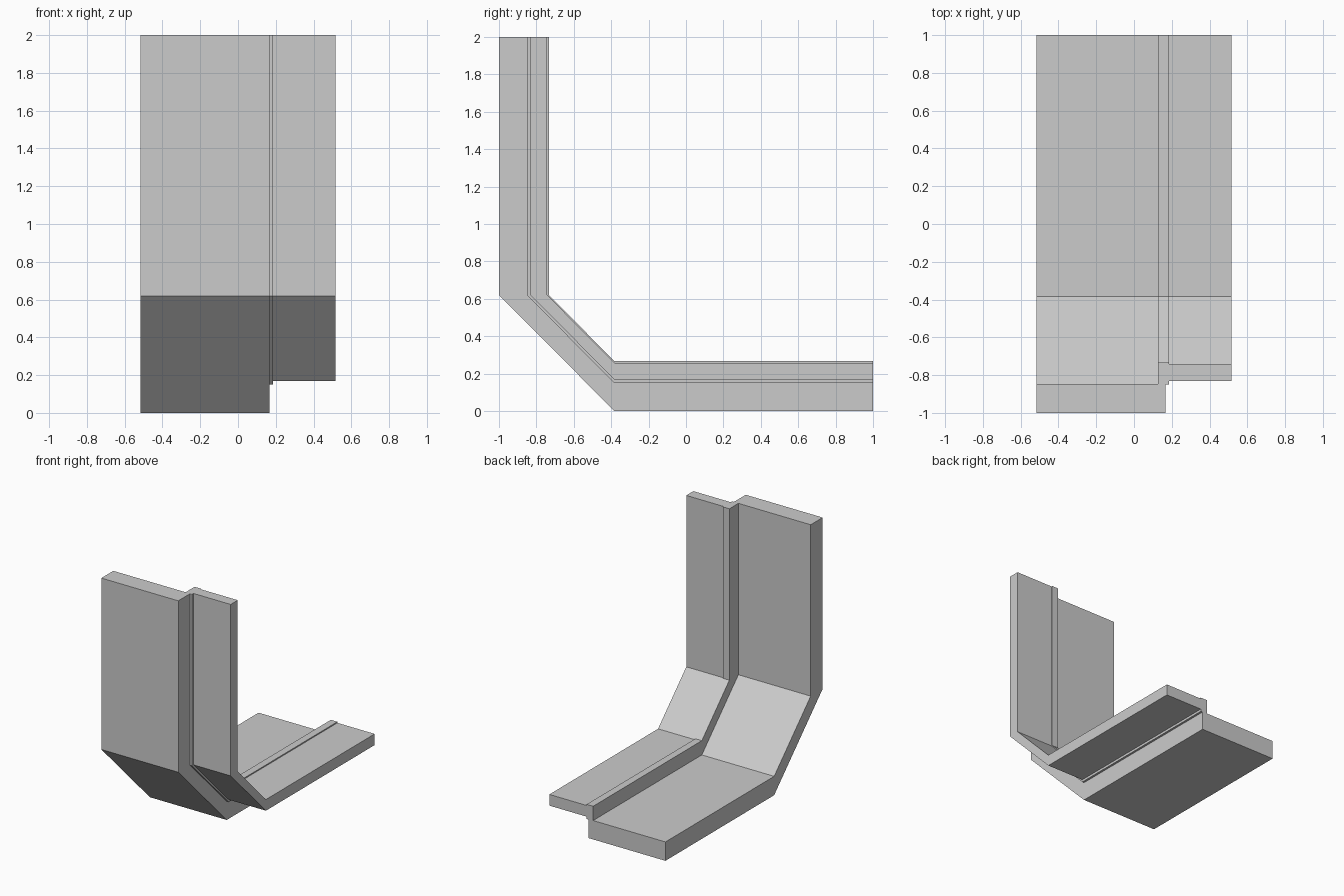
import bpy
import bmesh

cube = bpy.data.objects.get("Cube")
if cube:
    bpy.data.objects.remove(cube, do_unlink=True)

# Plain grey material
grey = bpy.data.materials.new("light_grey")
grey.use_nodes = True
colour = (0.6, 0.6, 0.6, 1)
grey.diffuse_color = colour
grey.node_tree.nodes["Principled BSDF"].inputs["Base Color"].default_value = colour

# Stepped cross-section: x position and depth in from the outer face
HALF = 0.517
profile = [
    (-HALF, 0), (0.168, 0), (0.168, 0.149), (0.185, 0.149), (0.185, 0.168),
    (HALF, 0.168), (HALF, 0.258), (0.185, 0.258), (0.185, 0.267),
    (0.127, 0.267), (0.127, 0.152), (-HALF, 0.152),
]

# Stations along the bend: (y, z) on the outer face, and the direction of depth
stations = [
    ((-1, 2), (1, 0)),
    ((-1, 0.62), (1, 0)),
    ((-0.383, 0), (0, 1)),
    ((1, 0), (0, 1)),
]

# Sweep the cross-section through upright, chamfer and floor
bm = bmesh.new()
rings = [
    [bm.verts.new((x, y + d * dy, z + d * dz)) for x, d in profile]
    for (y, z), (dy, dz) in stations
]
n = len(profile)
for a, b in zip(rings, rings[1:]):
    for i in range(n):
        j = (i + 1) % n
        bm.faces.new((a[i], a[j], b[j], b[i]))
bm.faces.new(rings[0])
bm.faces.new(rings[-1][::-1])
bmesh.ops.recalc_face_normals(bm, faces=bm.faces[:])

mesh = bpy.data.meshes.new("bent_stepped_panel")
bm.to_mesh(mesh)
bm.free()
mesh.materials.append(grey)
panel = bpy.data.objects.new("bent_stepped_panel", mesh)
bpy.context.collection.objects.link(panel)
